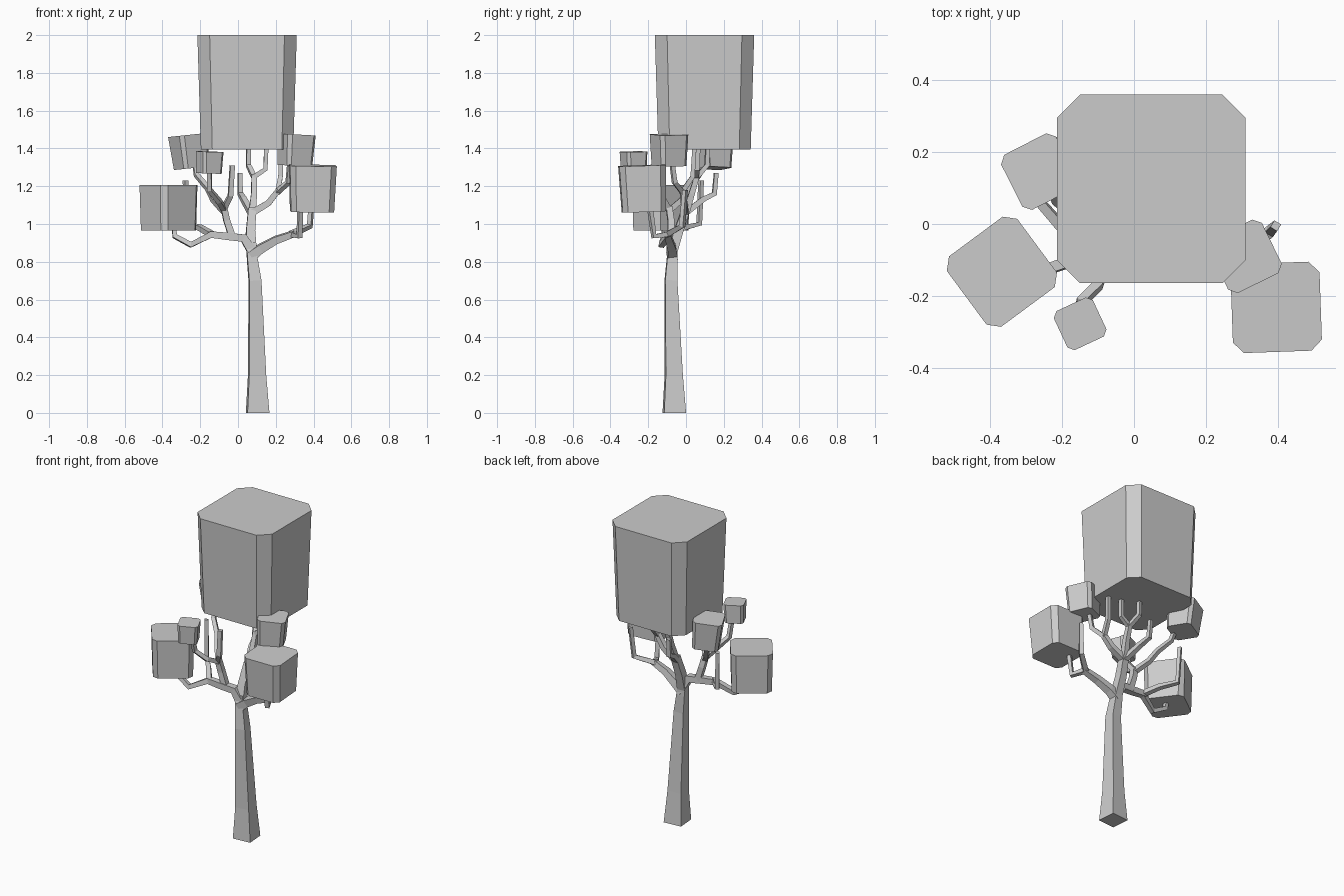
import bpy, bmesh, math
from mathutils import Vector, Matrix


def finish(bm, name):
    bmesh.ops.recalc_face_normals(bm, faces=bm.faces)
    me = bpy.data.meshes.new(name)
    bm.to_mesh(me)
    bm.free()
    ob = bpy.data.objects.new(name, me)
    bpy.context.collection.objects.link(ob)
    return ob


def loft(bm, rings):
    for a, b in zip(rings, rings[1:]):
        n = len(a)
        for i in range(n):
            j = (i + 1) % n
            bm.faces.new((a[i], a[j], b[j], b[i]))
    bm.faces.new(rings[0][::-1])
    bm.faces.new(rings[-1])


def limb(name, pts, r0, r1, radii=None):
    """Square-section tapered sweep through a few points."""
    bm = bmesh.new()
    p = [Vector(q) for q in pts]
    rings, side = [], Vector((1, 0.08, 0))
    for i, c in enumerate(p):
        t = Vector((0, 0, 0))
        if i > 0:
            t += (c - p[i - 1]).normalized()
        if i < len(p) - 1:
            t += (p[i + 1] - c).normalized()
        t.normalize()
        if i == 0 and abs(side.dot(t)) > 0.8:
            side = Vector((0, 1, 0))
        if radii and i == 0:
            t = Vector((0, 0, 1))
        side = (side - t * side.dot(t)).normalized()
        other = t.cross(side)
        r = radii[i] if radii else r0 + (r1 - r0) * i / (len(p) - 1)
        rings.append([bm.verts.new(c + side * sx * r + other * sy * r)
                      for sx, sy in ((-1, -1), (1, -1), (1, 1), (-1, 1))])
    loft(bm, rings)
    return finish(bm, name)


def foliage(name, centre, half, z0, z1, angle, cut, taper, tilt=(0, 0)):
    """Chamfered square block, narrower at the bottom."""
    bm = bmesh.new()
    h, k, dz = half, half - cut, (z1 - z0) / 2
    outline = [(-k, -h), (k, -h), (h, -k), (h, k), (k, h), (-k, h), (-h, k), (-h, -k)]
    rot = (Matrix.Rotation(math.radians(tilt[0]), 3, 'X')
           @ Matrix.Rotation(math.radians(tilt[1]), 3, 'Y')
           @ Matrix.Rotation(math.radians(angle), 3, 'Z'))
    c = Vector((centre[0], centre[1], (z0 + z1) / 2))
    loft(bm, [[bm.verts.new(c + rot @ Vector((x * s, y * s, z))) for x, y in outline]
              for s, z in ((taper, -dz), (1, dz))])
    return finish(bm, name)


# Trunk
limb("trunk", [(0.104, -0.062, 0), (0.101, -0.065, 0.2), (0.09, -0.08, 0.7),
               (0.076, -0.074, 0.81), (0.066, -0.07, 0.9)], 0, 0,
     [0.058, 0.045, 0.032, 0.027, 0.022])

# Central limb and its twigs
limb("centre_limb", [(0.072, -0.074, 0.85), (0.066, -0.04, 0.96), (0.075, 0.0, 1.08)], 0.026, 0.021)
limb("centre_twig_left", [(0.07, 0.0, 1.06), (0.03, 0.09, 1.13), (0.012, 0.15, 1.16),
                          (0.01, 0.16, 1.27)], 0.016, 0.011)
limb("centre_twig_up", [(0.075, 0.0, 1.06), (0.085, 0.03, 1.16), (0.085, 0.06, 1.26)], 0.018, 0.013)
limb("centre_tip_left", [(0.085, 0.06, 1.25), (0.055, 0.11, 1.31), (0.055, 0.115, 1.41)], 0.013, 0.011)
limb("centre_tip_right", [(0.085, 0.055, 1.25), (0.145, 0.06, 1.29), (0.15, 0.065, 1.41)], 0.013, 0.011)
limb("centre_twig_right", [(0.075, -0.005, 1.06), (0.16, -0.01, 1.11), (0.215, -0.02, 1.18)], 0.019, 0.014)
limb("right_tip_back", [(0.21, -0.02, 1.17), (0.225, 0.035, 1.25), (0.23, 0.045, 1.41)], 0.013, 0.011)
limb("right_tip_front", [(0.21, -0.02, 1.17), (0.265, -0.06, 1.22), (0.275, -0.075, 1.33)], 0.013, 0.011)

# Right limb
limb("right_limb", [(0.068, -0.074, 0.83), (0.12, -0.075, 0.87), (0.2, -0.09, 0.915),
                    (0.3, -0.1, 0.95)], 0.027, 0.016)
limb("right_limb_tip_front", [(0.29, -0.1, 0.945), (0.325, -0.17, 0.935), (0.33, -0.19, 1.08)], 0.014, 0.012)
limb("right_limb_tip_back", [(0.28, -0.1, 0.945), (0.38, -0.02, 0.99), (0.395, -0.005, 1.18)], 0.015, 0.011)

# Left limb
limb("left_limb", [(0.066, -0.072, 0.87), (0.03, -0.075, 0.925), (-0.06, -0.085, 0.935),
                   (-0.15, -0.09, 0.945)], 0.024, 0.017)
limb("left_limb_tip_front", [(-0.14, -0.09, 0.945), (-0.25, -0.13, 0.89), (-0.335, -0.12, 0.935),
                             (-0.34, -0.11, 1.0)], 0.016, 0.011)
limb("left_limb_tip_back", [(-0.14, -0.09, 0.945), (-0.2, -0.01, 0.98), (-0.27, 0.07, 1.0),
                            (-0.278, 0.08, 1.23)], 0.015, 0.011)

# Left riser and its twigs
limb("left_riser", [(-0.03, -0.08, 0.93), (-0.06, -0.08, 1.02), (-0.075, -0.09, 1.09)], 0.018, 0.016)
limb("left_riser_tip", [(-0.075, -0.09, 1.08), (-0.04, -0.13, 1.15), (-0.03, -0.135, 1.31)], 0.014, 0.012)
limb("left_riser_front", [(-0.075, -0.09, 1.08), (-0.1, -0.17, 1.12), (-0.15, -0.22, 1.18),
                          (-0.15, -0.25, 1.29)], 0.014, 0.011)
limb("left_riser_back", [(-0.075, -0.09, 1.07), (-0.13, -0.02, 1.13), (-0.16, 0.02, 1.19),
                         (-0.22, 0.07, 1.26), (-0.23, 0.1, 1.33)], 0.015, 0.011)

# Foliage blocks
foliage("foliage_crown", (0.048, 0.098), 0.263, 1.395, 2.0, 0, 0.065, 0.93)
foliage("foliage_left", (-0.368, -0.133), 0.122, 0.965, 1.207, 36.5, 0.029, 0.95)
foliage("foliage_right", (0.394, -0.228), 0.124, 1.065, 1.31, 2, 0.03, 0.92, (2, 1))
foliage("foliage_back_left", (-0.255, 0.146), 0.086, 1.295, 1.472, 27, 0.02, 0.88, (0, -6))
foliage("foliage_front_left", (-0.152, -0.277), 0.06, 1.268, 1.383, 25, 0.015, 0.92, (1, 2))
foliage("foliage_front_right", (0.305, -0.09), 0.083, 1.308, 1.474, 26, 0.02, 0.9, (0, 3))
